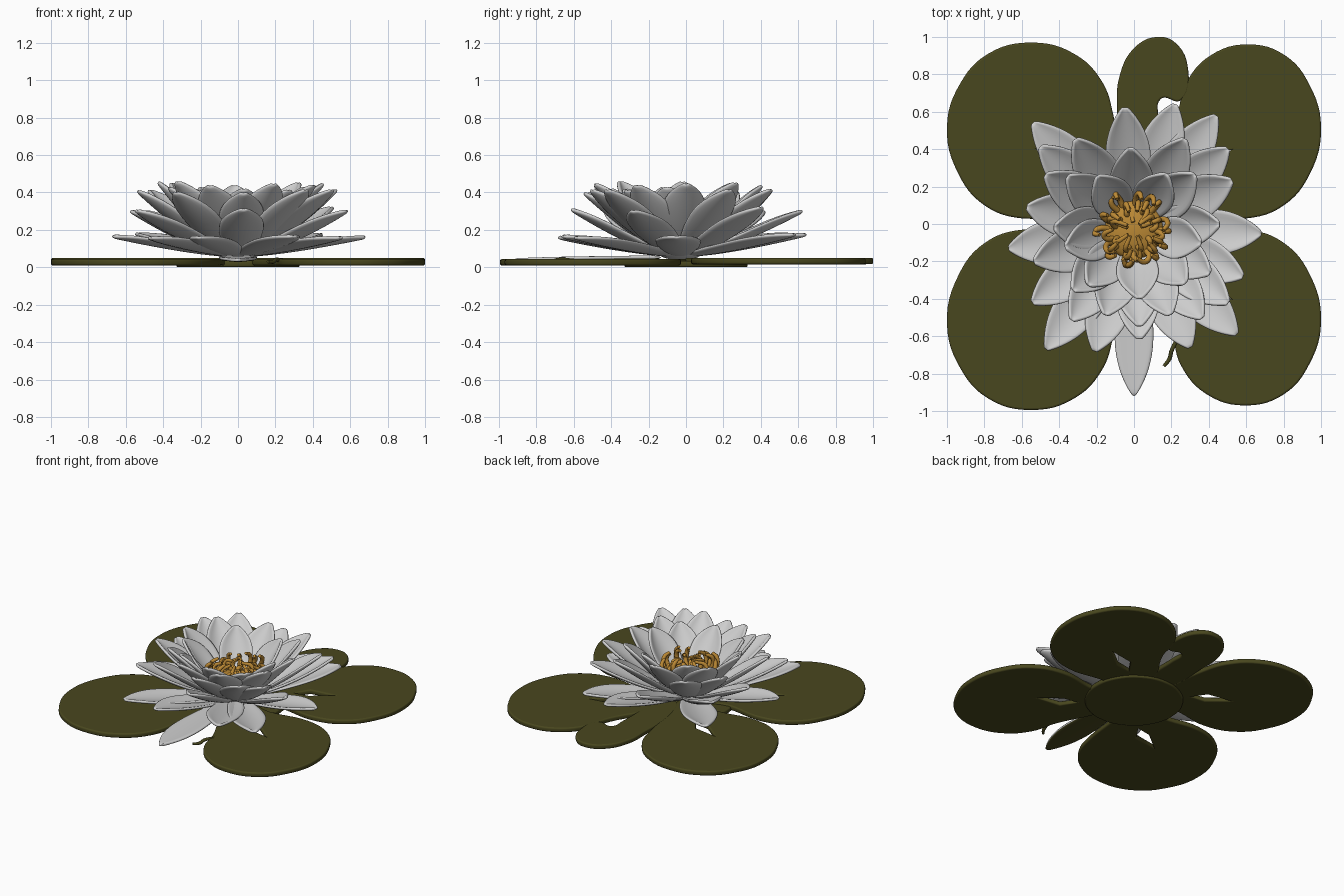
import bpy
import math
import random
from mathutils import Vector

random.seed(4)
if "Cube" in bpy.data.objects:
    bpy.data.objects.remove(bpy.data.objects["Cube"], do_unlink=True)


def material(name, color):
    mat = bpy.data.materials.new(name)
    mat.use_nodes = True
    mat.diffuse_color = (*color, 1)
    mat.node_tree.nodes["Principled BSDF"].inputs["Base Color"].default_value = (*color, 1)
    return mat


WHITE = material("petal white", (0.62, 0.62, 0.62))
GREEN = material("leaf olive green", (0.066, 0.063, 0.013))
GOLD = material("stamen gold", (0.5, 0.25, 0.035))
CENTRE = Vector((0, -0.03, 0))


def add_mesh(name, mesh, mats, angle=50):
    obj = bpy.data.objects.new(name, mesh)
    bpy.context.collection.objects.link(obj)
    mesh.materials.clear()
    for mat in mats:
        mesh.materials.append(mat)
    bpy.ops.object.select_all(action="DESELECT")
    obj.select_set(True)
    bpy.context.view_layer.objects.active = obj
    bpy.ops.object.shade_smooth_by_angle(angle=math.radians(angle))
    return obj


def curve_to_mesh(name, curve, mat):
    temp = bpy.data.objects.new("helper", curve)
    bpy.context.collection.objects.link(temp)
    graph = bpy.context.evaluated_depsgraph_get()
    mesh = bpy.data.meshes.new_from_object(temp.evaluated_get(graph))
    bpy.data.objects.remove(temp, do_unlink=True)
    return add_mesh(name, mesh, [mat])


def bezier(curve, points, handle="AUTO", cyclic=False, radii=None):
    spline = curve.splines.new("BEZIER")
    spline.bezier_points.add(len(points) - 1)
    for i, (bp, co) in enumerate(zip(spline.bezier_points, points)):
        bp.co = (*co, 0) if len(co) == 2 else co
        bp.handle_left_type = bp.handle_right_type = handle
        bp.radius = radii[i] if radii else 1
    spline.use_cyclic_u = cyclic


def leaf(name, outline, z, slit=None):
    """Flat rounded slab, with an optional slit through it."""
    curve = bpy.data.curves.new(name, "CURVE")
    curve.dimensions = "2D"
    curve.fill_mode = "BOTH"
    curve.extrude = 0.007
    curve.bevel_depth = 0.01
    curve.bevel_resolution = 2
    curve.offset = -0.01
    curve.resolution_u = 6
    bezier(curve, outline, cyclic=True)
    if slit:
        bezier(curve, slit, "VECTOR", True)
    obj = curve_to_mesh(name, curve, GREEN)
    obj.location.z = z


def tube(name, paths, radius, mat, radii):
    curve = bpy.data.curves.new(name, "CURVE")
    curve.dimensions = "3D"
    curve.bevel_depth = radius
    curve.bevel_resolution = 2
    curve.resolution_u = 5
    curve.use_fill_caps = True
    for path in paths:
        bezier(curve, path, radii=radii)
    return curve_to_mesh(name, curve, mat)


def petal(name, tip, base_r, base_z, half_width, cup, power, mats=(WHITE,)):
    """Cupped pointed blade from the flower centre out to its tip."""
    rows, cols = 11, 6
    flat = Vector((tip[0], tip[1], 0)) - CENTRE
    length = flat.length
    out = flat.normalized()
    side = Vector((-out.y, out.x, 0))
    rise = tip[2] - base_z
    verts, faces = [], []
    for i in range(rows + 1):
        t = 1 - (1 - i / rows) ** 1.25
        slope = rise * power * max(t, 0.05) ** (power - 1) / (length - base_r)
        up = (Vector((0, 0, 1)) - out * slope).normalized()
        spine = CENTRE + out * (base_r + (length - base_r) * t)
        spine.z = base_z + rise * t ** power
        if t < 0.6:
            w = 0.4 + 0.6 * math.sin(math.pi / 2 * t / 0.6)
        else:
            w = max(1 - ((t - 0.6) / 0.4) ** 2, 0.03) ** 0.8
        w *= half_width
        for j in range(cols + 1):
            s = 2 * j / cols - 1
            verts.append(spine + side * (s * w) + up * (cup * w * s * s))
    for i in range(rows):
        for j in range(cols):
            a = i * (cols + 1) + j
            faces.append((a, a + cols + 1, a + cols + 2, a + 1))
    mesh = bpy.data.meshes.new(name)
    mesh.from_pydata(verts, [], faces)
    obj = add_mesh(name, mesh, mats, 60)
    solid = obj.modifiers.new("thickness", "SOLIDIFY")
    solid.thickness = 0.02
    solid.offset = -1
    solid.material_offset = len(mats) - 1
    rounding = obj.modifiers.new("rounding", "SUBSURF")
    rounding.levels = rounding.render_levels = 1


# Four lily pads, each slit towards the flower
PAD = [(0.02, 0.02), (0.3, 0.06), (0.6, 0.03), (0.8, 0.1), (0.94, 0.27), (1, 0.52), (0.93, 0.75),
       (0.78, 0.91), (0.55, 0.97), (0.32, 0.91), (0.17, 0.76), (0.11, 0.58), (0.07, 0.3)]
SLIT = [(0.27, 0.27), (0.38, 0.29), (0.52, 0.4), (0.34, 0.37)]
for name, sx, sy, squeeze in (("back_left_pad", 1, 0.99, 0.87), ("back_right_pad", -1, 1, 1),
                              ("front_left_pad", 1, -1, 0.9), ("front_right_pad", -1, -1.025, 1)):
    outline = [(sx * (1 - (1 - x) * (squeeze if y > 0.5 else 1)), sy * y) for x, y in PAD]
    leaf(name, outline, 0.03 + 0.003 * sy, [(sx * x, sy * y) for x, y in SLIT])

# Small young leaf at the back, hub under the flower, loose root
leaf("young_leaf", [(0.04, 0.1), (0.12, 0.35), (0.13, 0.56), (0.145, 0.67), (0.25, 0.66), (0.29, 0.82),
                    (0.22, 0.97), (0.12, 1), (0, 0.94), (-0.08, 0.78), (-0.09, 0.6), (-0.08, 0.3)], 0.034)
hub = [(0.33 * math.cos(a * math.pi / 6), 0.33 * math.sin(a * math.pi / 6)) for a in range(12)]
leaf("leaf_hub", hub, 0.018)
tube("loose_root", [[(0.24, -0.6, 0.035), (0.2, -0.68, 0.04), (0.19, -0.72, 0.03), (0.16, -0.76, 0.03)]],
     0.011, GREEN, (1, 1, 1, 0.8))

# Petal rings from the lowest to the innermost
RINGS = (
    ("low_petal", 0.18, 0.05, 0.075, 0.12, 0.25, 1.4,
     [(0.68, -0.05), (0.55, -0.59), (0.3, -0.66), (-0.21, -0.68), (-0.47, -0.67), (-0.67, -0.13),
      (-0.54, 0.54), (0.44, 0.58), (0.22, 0.64)]),
    ("outer_petal", 0.32, 0.06, 0.08, 0.118, 0.32, 1.4,
     [(0.58, -0.28), (0.03, -0.61), (-0.54, -0.42), (-0.57, 0.09), (-0.5, 0.41), (-0.05, 0.62),
      (0.5, 0.4)]),
    ("middle_petal", 0.415, 0.07, 0.09, 0.118, 0.35, 1.3,
     [(0.52, 0.23), (0.5, -0.42), (0.36, -0.5), (0.03, -0.54), (-0.33, -0.51), (-0.53, -0.2),
      (-0.47, 0.26), (-0.31, 0.45), (0.27, 0.45)]),
    ("upper_petal", 0.455, 0.08, 0.1, 0.115, 0.4, 1.25,
     [(-0.02, 0.4), (-0.35, 0.25), (0.32, 0.26), (0.45, 0), (0.4, -0.26), (0.19, -0.48),
      (-0.15, -0.48), (-0.32, -0.35), (-0.42, -0.02)]),
    ("inner_petal", 0.425, 0.09, 0.11, 0.11, 0.4, 1.2,
     [(0.03, -0.39), (0.27, -0.31), (0.35, -0.1), (0.17, 0.26), (-0.19, 0.25), (-0.36, -0.12),
      (-0.24, -0.32)]),
)
for ring, height, base_r, base_z, width, cup, power, tips in RINGS:
    for n, (x, y) in enumerate(tips):
        z = height + random.uniform(-0.015, 0.01)
        petal(f"{ring}_{n + 1}", (x, y, z), base_r, base_z, width, cup, power)

# Low sepal at the front, green beneath
petal("front_sepal", (0, -0.92, 0.048), 0.1, 0.062, 0.105, 0.06, 1, (WHITE, GREEN))

# Flower base and golden heart
for name, radius, z, squash, mat in (("flower_base", 0.13, 0.09, 0.4, WHITE),
                                     ("golden_heart", 0.16, 0.17, 0.4, GOLD)):
    bpy.ops.mesh.primitive_uv_sphere_add(segments=24, ring_count=12, radius=radius,
                                         location=CENTRE + Vector((0, 0, z)))
    ball = bpy.context.object
    ball.name = name
    ball.scale.z = squash
    ball.data.materials.append(mat)
    bpy.ops.object.shade_smooth_by_angle(angle=math.radians(60))

# Curling, uneven stamens, the inner ones folding over the heart
for name, count, r, reach, top, fold in (("outer_stamens", 16, 0.11, 0.2, 0.31, 0.86),
                                         ("middle_stamens", 13, 0.1, 0.15, 0.32, 0.7),
                                         ("inner_stamens", 10, 0.07, 0.11, 0.28, 0.35)):
    paths = []
    for n in range(count):
        a = math.tau * (n + random.uniform(-0.3, 0.3)) / count
        lift = random.uniform(-0.05, 0.03)
        bend = random.uniform(-0.4, 0.4)
        far = reach * random.uniform(0.9, 1.1)
        steps = ((r, 0.18, 0), (far * 0.92, 0.23, 0), (far, top - 0.03 + lift, bend / 2),
                 (far * fold, top + lift, bend))
        paths.append([CENTRE + Vector((d * math.cos(a + b), d * math.sin(a + b), z)) for d, z, b in steps])
    tube(name, paths, 0.015, GOLD, (1.2, 1, 1, 0.7))
